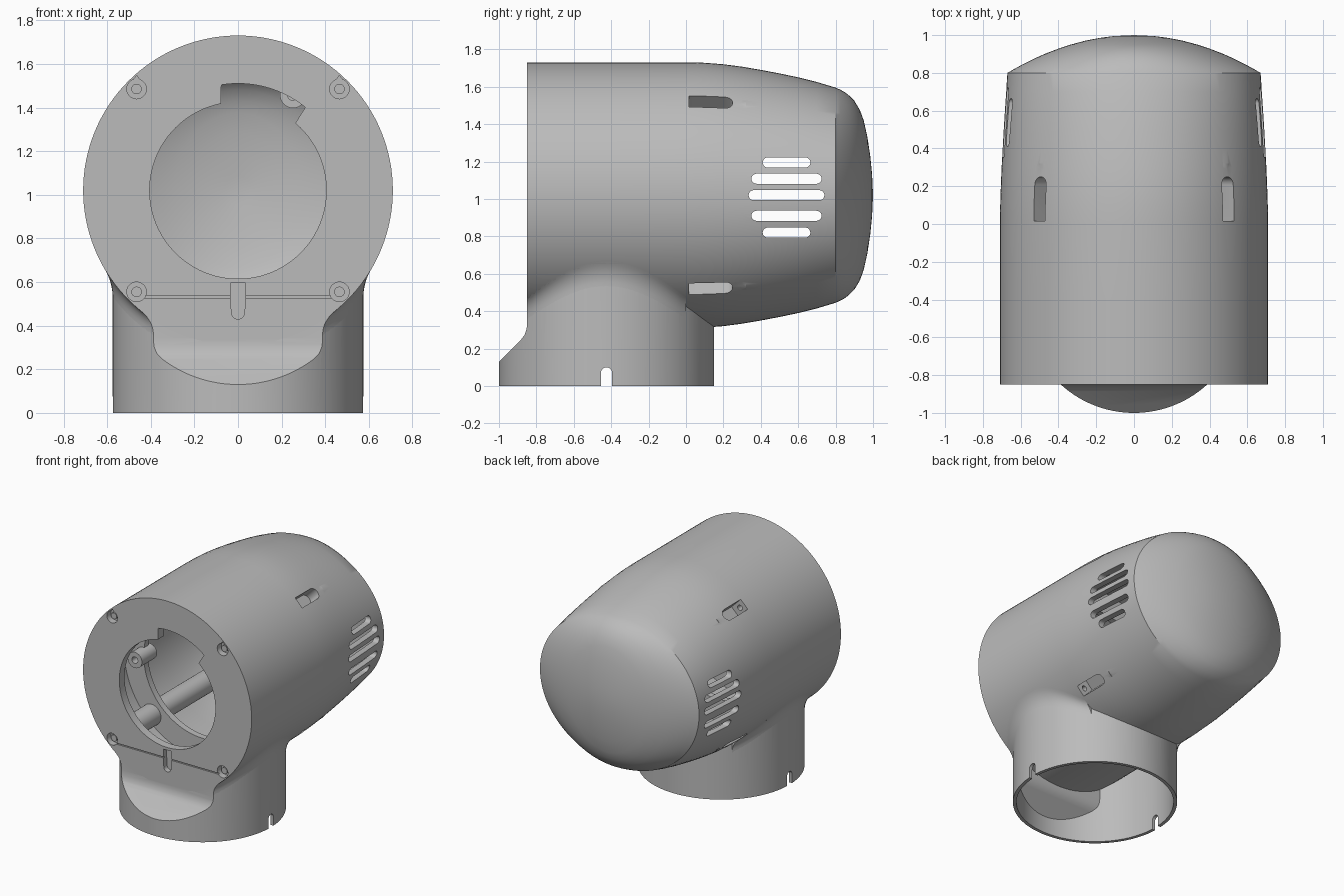
import bpy, bmesh
from math import sin, cos, pi, radians, sqrt
from mathutils import Matrix, Vector

cube = bpy.data.objects.get("Cube")
if cube:
    bpy.data.objects.remove(cube, do_unlink=True)

grey = bpy.data.materials.new("light grey plastic")
grey.use_nodes = True
grey.diffuse_color = (0.5, 0.5, 0.5, 1)
grey.node_tree.nodes["Principled BSDF"].inputs["Base Color"].default_value = (0.5, 0.5, 0.5, 1)

R, ZC, FRONT = 0.71, 1.02, -0.85       # head radius, axis height, front plane
BR, BY = 0.575, -0.425                 # neck radius and centre


def finish(name, bm):
    bmesh.ops.recalc_face_normals(bm, faces=bm.faces)
    mesh = bpy.data.meshes.new(name)
    bm.to_mesh(mesh)
    bm.free()
    mesh.materials.append(grey)
    ob = bpy.data.objects.new(name, mesh)
    bpy.context.collection.objects.link(ob)
    return ob


def prism(name, pts, axis, lo, hi, matrix=None):
    """Extrude a 2D outline along an axis."""
    place = {"x": lambda u, v, w: (w, u, v),
             "y": lambda u, v, w: (u, w, v),
             "z": lambda u, v, w: (u, v, w)}[axis]
    bm = bmesh.new()
    a, b = ([bm.verts.new(place(u, v, w)) for u, v in pts] for w in (lo, hi))
    bm.faces.new(a)
    bm.faces.new(b[::-1])
    for i in range(len(pts)):
        j = (i + 1) % len(pts)
        bm.faces.new((a[i], a[j], b[j], b[i]))
    if matrix:
        bm.transform(matrix)
    return finish(name, bm)


def arc(u, v, r, a0, a1, n):
    return [(u + r * cos(radians(a0 + (a1 - a0) * i / n)),
             v + r * sin(radians(a0 + (a1 - a0) * i / n))) for i in range(n + 1)]


def circle(u, v, r, n=32):
    return arc(u, v, r, 0, 360, n)[:-1]


def boolean(target, tool, op="DIFFERENCE"):
    mod = target.modifiers.new("cut", "BOOLEAN")
    mod.operation, mod.solver, mod.object = op, "EXACT", tool
    bpy.ops.object.select_all(action="DESELECT")
    bpy.context.view_layer.objects.active = target
    target.select_set(True)
    bpy.ops.object.modifier_apply(modifier=mod.name)
    bpy.data.objects.remove(tool, do_unlink=True)


# Head stations: position along y, half height
STATIONS = [(FRONT, R), (-0.4, R), (0, R), (0.1, 0.708), (0.2, 0.70), (0.3, 0.687),
            (0.4, 0.67), (0.5, 0.651), (0.6, 0.63), (0.7, 0.605), (0.8, 0.575),
            (0.825, 0.564), (0.85, 0.55), (0.875, 0.53), (0.9, 0.505), (0.93, 0.455),
            (0.95, 0.40), (0.97, 0.31), (0.985, 0.21), (0.995, 0.11)]


def half_width(y):
    if y <= 0.8:
        return R - 0.04 * (max(y, 0) / 0.8) ** 1.5
    return 0.67 * sqrt((1 - y) / 0.2)


def head_loft(name, inset=0.0, n=128):
    bm = bmesh.new()
    rings = []
    for y, b in STATIONS:
        a = half_width(y) - inset
        b -= inset
        if min(a, b) < 0.03:
            continue
        yy = y - inset * max(0, (y - 0.5) / 0.5)
        if y == FRONT:
            yy += inset * 1.4
        rings.append([bm.verts.new((a * cos(2 * pi * i / n), yy, ZC + b * sin(2 * pi * i / n)))
                      for i in range(n)])
    tip = bm.verts.new((0, 1 - inset, ZC))
    bm.faces.new(rings[0])
    for p, q in zip(rings, rings[1:]):
        for i in range(n):
            j = (i + 1) % n
            bm.faces.new((p[i], p[j], q[j], q[i]))
    for i in range(n):
        bm.faces.new((rings[-1][i], rings[-1][(i + 1) % n], tip))
    return finish(name, bm)


def front_trim(shift):
    """Block that shaves the neck to a sloped ledge and a flat front."""
    pts = [(-1.3, -0.17), (-1, 0.13), (-0.88, 0.25), (-0.862, 0.275), (-0.852, 0.305),
           (-0.849, 0.34), (-0.849, 2), (-1.3, 2)]
    return prism("trim", [(y + shift, z) for y, z in pts], "x", -1, 1)


# Housing: head joined to neck, then hollowed
housing = head_loft("housing")
neck = prism("neck", circle(0, BY, BR, 128), "z", 0, 0.8)
boolean(neck, front_trim(0))
boolean(housing, neck, "UNION")
boolean(housing, head_loft("cavity", 0.045))
neck_bore = prism("neck_bore", circle(0, BY, 0.55, 128), "z", -0.1, 0.75)
boolean(neck_bore, front_trim(0.025))
boolean(neck_bore, head_loft("floor"))
boolean(housing, neck_bore)

# Screw columns along the inside corners
for sx in (1, -1):
    for sz in (1, -1):
        c = 0.615 * sqrt(0.5)
        column = prism("column", circle(sx * c, ZC + sz * c, 0.08), "y", -0.82, 0.32)
        boolean(housing, column, "UNION")

# Front opening with its wider notch
boolean(housing, prism("opening", circle(0, ZC, 0.405, 96), "y", -1, -0.7))
notch = arc(0, ZC, 0.49, 51, 99, 16) + arc(0, ZC, 0.38, 102, 49, 8)
boolean(housing, prism("notch", notch, "y", -1, -0.7))

# Screw recesses on the front and access pockets on the sides
pocket = [(0.042, 0.015)] + arc(0, 0.208, 0.042, 0, 180, 12) + [(-0.042, 0.015)]
for sx in (1, -1):
    for sz in (1, -1):
        x, z = sx * 0.465, ZC + sz * 0.465
        boolean(housing, prism("recess", circle(x, z, 0.045), "y", -1, -0.8))
        if sz > 0:
            corner = [(x - 0.045, z), (x, z - 0.045), (x + 0.045, z), (x, z + 0.062)]
            boolean(housing, prism("recess_corner", corner, "y", -1, -0.8))
        turn = radians(sx * (45 if sz > 0 else 135))
        spin = Matrix.Translation((0, 0, ZC)) @ Matrix.Rotation(turn, 4, "Y")
        boolean(housing, prism("pocket", pocket, "z", 0.6, 0.85, spin))
        boolean(housing, prism("screw_hole", circle(x, z, 0.02, 16), "y", -0.08, 0.05))

# Vent slots through both sides
for z, y0, y1 in ((0.82, 0.41, 0.665), (0.91, 0.35, 0.725), (1.02, 0.335, 0.74),
                  (1.108, 0.35, 0.725), (1.195, 0.41, 0.665)):
    r = 0.027
    slot = arc(y1 - r, z, r, -90, 90, 10) + arc(y0 + r, z, r, 90, 270, 10)
    boolean(housing, prism("vent", slot, "x", -1, 1))

# Key slots at the foot, latch slot and seam on the front
key = [(BY - 0.03, -0.1), (BY + 0.03, -0.1)] + arc(BY, 0.07, 0.03, 0, 180, 10)
boolean(housing, prism("key_slot", key, "x", -1, 1))
seam = [(-0.48, 0.527), (0.48, 0.527), (0.48, 0.535), (-0.48, 0.535)]
boolean(housing, prism("seam", seam, "y", -1, FRONT + 0.012))
latch = [(0.034, 0.595), (-0.034, 0.595), (-0.034, 0.53)]
latch += arc(0, 0.46, 0.03, 180, 360, 10) + [(0.034, 0.53)]
boolean(housing, prism("latch_slot", latch, "y", -1, -0.81))

# Blends between neck and head on both sides
smooth = [housing]
for side, label in ((1, "left"), (-1, "right")):
    bm = bmesh.new()
    rows = []
    for i in range(33):
        y = FRONT + (0 - FRONT) * i / 32
        x = sqrt(BR ** 2 - (y - BY) ** 2)
        mid = Vector((x, y, ZC - sqrt(R * R - x * x)))
        low = mid - Vector((0, 0, 0.07))
        ang = 0.08 / R
        dx, dz = mid.x, mid.z - ZC
        high = Vector((dx * cos(ang) - dz * sin(ang), y, ZC + dx * sin(ang) + dz * cos(ang)))
        row = []
        for k in range(7):
            t = k / 6
            p = low * (1 - t) ** 2 + mid * (2 * t * (1 - t)) + high * t * t
            row.append(bm.verts.new((side * p.x, p.y, p.z)))
        row.append(bm.verts.new((side * (mid.x - 0.01), mid.y, mid.z + 0.005)))
        rows.append(row)
    for p, q in zip(rows, rows[1:]):
        for k in range(8):
            j = (k + 1) % 8
            bm.faces.new((p[k], p[j], q[j], q[k]))
    bm.faces.new(rows[0])
    bm.faces.new(rows[-1])
    smooth.append(finish(label + "_neck_blend", bm))

# Mounting ring and bosses inside the head
ring = prism("mounting_ring", circle(0, ZC, 0.68, 96), "y", -0.42, -0.37)
boolean(ring, prism("ring_bore", circle(0, ZC, 0.5, 96), "y", -0.5, -0.3))
smooth.append(ring)
for a in (60, 180, 300):
    x, z = 0.505 * cos(radians(a)), ZC + 0.505 * sin(radians(a))
    boss = prism("mounting_boss", circle(x, z, 0.06), "y", -0.52, -0.34)
    boolean(boss, prism("boss_hole", circle(x, z, 0.025, 16), "y", -0.6, -0.42))
    smooth.append(boss)

# Screw heads in the front recesses
for sx in (1, -1):
    for sz in (1, -1):
        smooth.append(prism("front_screw", circle(sx * 0.465, ZC + sz * 0.465, 0.024, 20),
                            "y", -0.83, -0.79))

for ob in smooth:
    bpy.ops.object.select_all(action="DESELECT")
    bpy.context.view_layer.objects.active = ob
    ob.select_set(True)
    bpy.ops.object.shade_smooth_by_angle(angle=radians(30))
